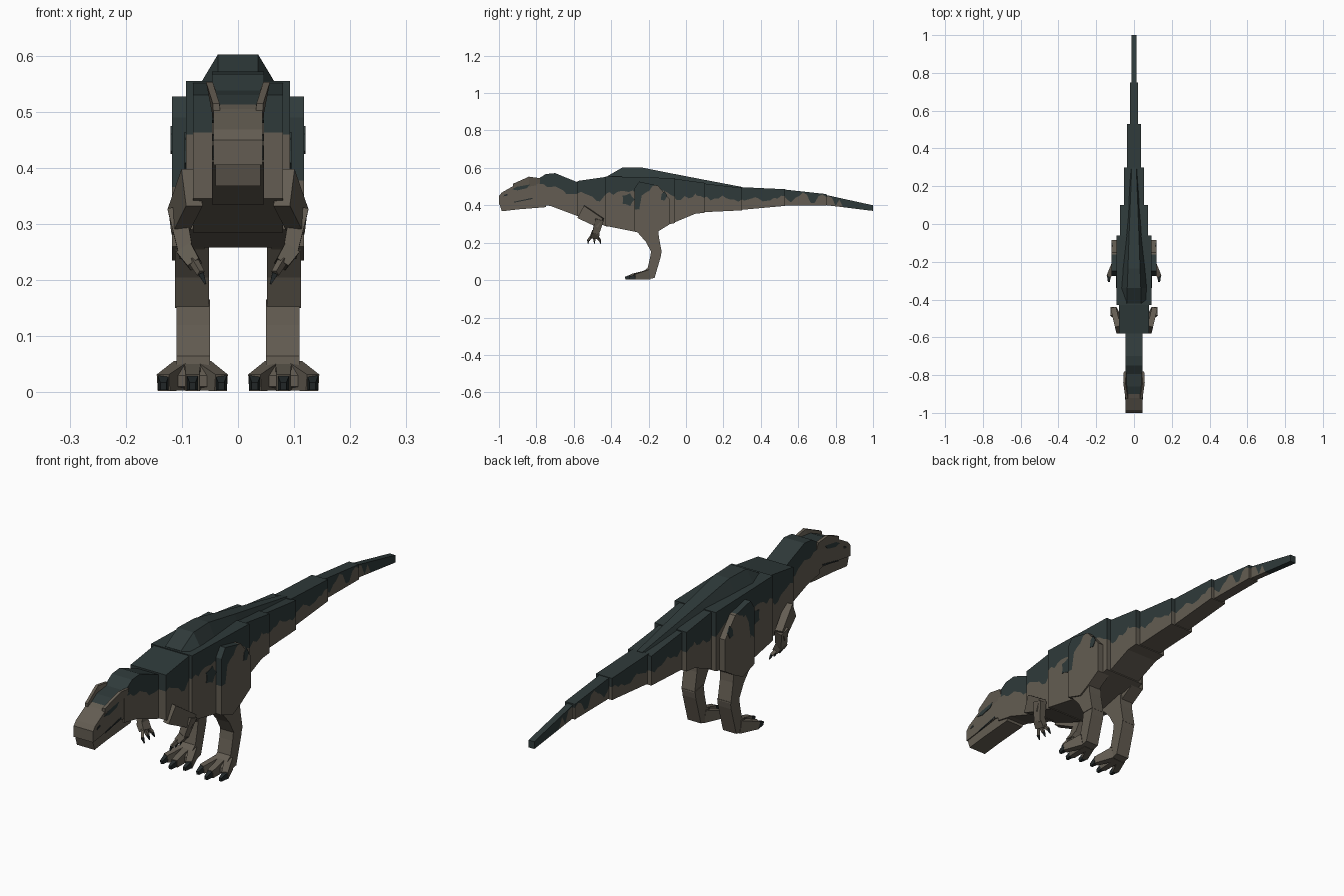
import bpy, bmesh, math, random
from mathutils import Vector

random.seed(4)
if "Cube" in bpy.data.objects:
    bpy.data.objects.remove(bpy.data.objects["Cube"])


def material(name, rgb):
    m = bpy.data.materials.new(name)
    m.use_nodes = True
    m.diffuse_color = (*rgb, 1)
    bsdf = next(n for n in m.node_tree.nodes if n.type == 'BSDF_PRINCIPLED')
    bsdf.inputs["Base Color"].default_value = (*rgb, 1)
    return m


BROWN = material("brown skin", (0.125, 0.108, 0.084))
GREEN = material("dark green hide", (0.028, 0.042, 0.042))
CLAW = material("black claw", (0.018, 0.024, 0.025))
SKIN = (BROWN, GREEN)


def finish(name, bm, mats):
    bmesh.ops.remove_doubles(bm, verts=bm.verts, dist=1e-5)
    bmesh.ops.recalc_face_normals(bm, faces=bm.faces)
    me = bpy.data.meshes.new(name)
    bm.to_mesh(me)
    bm.free()
    for m in mats:
        me.materials.append(m)
    ob = bpy.data.objects.new(name, me)
    bpy.context.collection.objects.link(ob)
    return ob


def interp(pts, y):
    for (a, za), (b, zb) in zip(pts, pts[1:]):
        if y <= b:
            return za + (zb - za) * max(0, (y - a) / (b - a))
    return pts[-1][1]


def slab(name, x0, x1, top, bottom, edge, jag=0.012, step=0.02):
    """Flat-sided block between two y,z outlines, dark above a ragged edge line."""
    y0, y1 = top[0][0], top[-1][0]
    n = max(2, round((y1 - y0) / step))
    ys = {round(y0 + (y1 - y0) * i / n, 4) for i in range(n + 1)}
    ys |= {p[0] for p in top + bottom if y0 <= p[0] <= y1}
    cols = []
    for y in sorted(ys):
        zt, zb = interp(top, y), interp(bottom, y)
        ze = min(zt, max(zb, interp(edge, y) + random.uniform(-jag, jag)))
        cols.append((y, zb, ze, zt))
    bm = bmesh.new()

    def quad(pts, mat):
        if len({tuple(round(c, 5) for c in p) for p in pts}) >= 3:
            bm.faces.new([bm.verts.new(p) for p in pts]).material_index = mat

    for (ya, *a), (yb, *b) in zip(cols, cols[1:]):
        for x in (x0, x1):
            for k in (0, 1):
                quad([(x, ya, a[k]), (x, yb, b[k]), (x, yb, b[k + 1]), (x, ya, a[k + 1])], k)
        dark_top = a[2] - a[1] + b[2] - b[1] > 0.004
        dark_base = a[1] - a[0] + b[1] - b[0] < 0.004
        for k, mat in ((2, dark_top), (0, dark_base)):
            quad([(x0, ya, a[k]), (x1, ya, a[k]), (x1, yb, b[k]), (x0, yb, b[k])], int(mat))
    for y, *z in (cols[0], cols[-1]):
        for k in (0, 1):
            quad([(x0, y, z[k]), (x1, y, z[k]), (x1, y, z[k + 1]), (x0, y, z[k + 1])], k)
    bmesh.ops.dissolve_degenerate(bm, dist=1e-5, edges=bm.edges)
    return finish(name, bm, SKIN)


def loft(name, rings, mat):
    """Skin a list of equal-length rings of points and close the ends."""
    bm = bmesh.new()
    rows = [[bm.verts.new(p) for p in r] for r in rings]
    n = len(rows[0])
    for a, b in zip(rows, rows[1:]):
        for i in range(n):
            bm.faces.new([a[i], a[(i + 1) % n], b[(i + 1) % n], b[i]])
    bm.faces.new(rows[0])
    bm.faces.new(rows[-1])
    return finish(name, bm, [mat])


def prism(name, outline, x0, x1, mat):
    return loft(name, [[(x, y, z) for y, z in outline] for x in (x0, x1)], mat)


def beam(name, a, b, wa, wb, mat):
    """Tapered square bar from a to b; wa and wb are (width, depth) at the ends."""
    a, b = Vector(a), Vector(b)
    d = (b - a).normalized()
    u = d.cross(Vector((0, 1, 0)) if abs(d.z) > 0.7 else Vector((0, 0, 1))).normalized()
    v = d.cross(u)
    return loft(name, [[p + u * w * i / 2 + v * h * j / 2
                        for i, j in ((1, 1), (-1, 1), (-1, -1), (1, -1))]
                       for p, (w, h) in ((a, wa), (b, wb))], mat)


# Ragged line between the dark back and the brown flank
EDGE = [(-.80, .53), (-.72, .50), (-.62, .46), (-.58, .47), (-.53, .45), (-.46, .425),
        (-.42, .46), (-.3, .48), (-.1, .47), (-.04, .43), (.05, .46), (.12, .43), (.2, .45),
        (.27, .42), (.34, .445), (.42, .425), (.5, .45), (.53, .44), (.56, .40), (.58, .45),
        (.64, .46), (.67, .41), (.69, .40), (.71, .45), (.78, .45), (.80, .40), (.83, .43),
        (.86, .30), (1, .30)]

# Torso, neck and stepped tail: half width, top outline, bottom outline
TRUNK = {
    "neck": (.046, [(-.80, .535), (-.75, .567), (-.70, .572), (-.56, .515)],
             [(-.80, .41), (-.72, .395), (-.56, .335)]),
    "chest": (.08, [(-.58, .53), (-.42, .553)], [(-.58, .345), (-.42, .285)]),
    "torso": (.093, [(-.43, .555), (-.06, .545)], [(-.43, .29), (-.27, .258), (-.06, .305)]),
    "tail_base": (.073, [(-.07, .543), (.1, .52)], [(-.07, .305), (.05, .355), (.1, .36)]),
    "tail_second": (.053, [(.09, .517), (.3, .493)], [(.09, .363), (.3, .373)]),
    "tail_third": (.036, [(.29, .497), (.53, .486)], [(.29, .375), (.53, .397)]),
    "tail_fourth": (.022, [(.52, .485), (.75, .46)], [(.52, .40), (.75, .398)]),
    "tail_tip": (.013, [(.74, .457), (1, .40)], [(.74, .402), (1, .37)]),
}
for name, (w, top, bottom) in TRUNK.items():
    slab(name, -w, w, top, bottom, EDGE)

# Back ridge: y, base half width, crest half width, base z, crest z
RIDGE = [(-.42, .072, .036, .54, .556), (-.34, .073, .036, .54, .602),
         (-.235, .062, .032, .54, .602), (-.06, .045, .026, .53, .567),
         (.1, .034, .02, .5, .536), (.3, .022, .012, .48, .498)]
loft("back_ridge", [[(-b, y, z), (b, y, z), (c, y, t), (-c, y, t)]
                    for y, b, c, z, t in RIDGE], GREEN)

# Head: skull with dark crown, lower jaw
slab("skull", -.044, .044, [(-1, .45), (-.985, .468), (-.92, .505), (-.86, .53), (-.74, .545)],
     [(-1, .405), (-.82, .43), (-.74, .41)],
     [(-1, .6), (-.91, .6), (-.885, .495), (-.85, .50), (-.8, .515), (-.74, .51)], .006)
prism("lower_jaw", [(-.998, .41), (-.985, .368), (-.90, .378), (-.75, .39), (-.74, .43),
                    (-.82, .435)], -.04, .04, BROWN)

for side, s in (("left", 1), ("right", -1)):
    def at(x, y, z):
        return (s * x, y, z)

    # Brow crest, eye patch, nostril and mouth line
    loft(side + "_brow_crest", [[at(x + dx, y, z) for x, z, dx in
                                 ((.03, zb, 0), (.044, zb, 0), (xt, zt, 0), (xt - .012, zt, 0))]
                                for y, zb, xt, zt in ((-.925, .485, .045, .515),
                                                      (-.84, .50, .057, .553),
                                                      (-.78, .51, .054, .545))], BROWN)
    prism(side + "_eye_patch", [(-.93, .485), (-.90, .48), (-.85, .492), (-.83, .515),
                                (-.89, .507)], s * .042, s * .0465, GREEN)
    prism(side + "_nostril", [(-.975, .448), (-.955, .452), (-.955, .46), (-.97, .458)],
          s * .042, s * .0455, CLAW)
    prism(side + "_mouth_line", [(-.92, .414), (-.82, .434), (-.82, .44), (-.92, .419)],
          s * .042, s * .0455, CLAW)

    # Dark blotch on the flank
    prism(side + "_flank_blotch",
          [(-.31 + r * math.cos(i * math.pi / 5), .43 + r * math.sin(i * math.pi / 5))
           for i in range(10) for r in ((.036, .026)[i % 2],)], s * .09, s * .095, GREEN)

    # Thigh, shin and ankle
    slab(side + "_thigh", s * .06, s * .118,
         [(-.275, .49), (-.25, .527), (-.15, .505), (-.085, .43)],
         [(-.275, .26), (-.2, .235), (-.15, .26), (-.085, .30)],
         [(-.275, .37), (-.245, .385), (-.235, .47), (-.19, .48), (-.15, .54), (-.08, .54)], .008)
    prism(side + "_thigh_blotch", [(-.135, .43), (-.115, .425), (-.10, .45), (-.115, .475),
                                   (-.13, .46)], s * .115, s * .12, GREEN)
    prism(side + "_shin", [(-.265, .262), (-.215, .205), (-.185, .15), (-.13, .15),
                           (-.145, .23), (-.15, .30), (-.22, .32)], s * .052, s * .112, BROWN)
    prism(side + "_ankle", [(-.185, .165), (-.13, .155), (-.135, .125), (-.168, .012),
                            (-.20, .005), (-.25, .01), (-.25, .03), (-.205, .065),
                            (-.192, .12)], s * .05, s * .11, BROWN)

    # Three toes with claws
    for toe, x, y in (("outer", .133, -.275), ("middle", .081, -.295), ("inner", .03, -.275)):
        knuckle = at(.081 + (x - .081) * .35, -.2, .03)
        beam(f"{side}_{toe}_toe", knuckle, at(x, y, .017), (.03, .052), (.024, .03), BROWN)
        beam(f"{side}_{toe}_claw", at(x, y + .003, .017), at(x, y - .03, .011),
             (.02, .026), (.011, .014), CLAW)

    # Arm: upper arm, forearm, hand and claws
    beam(side + "_upper_arm", at(.082, -.56, .365), at(.107, -.455, .305),
         (.03, .075), (.03, .055), BROWN)
    beam(side + "_forearm", at(.109, -.462, .325), at(.092, -.485, .245),
         (.032, .045), (.026, .036), BROWN)
    beam(side + "_hand", at(.095, -.482, .255), at(.077, -.49, .228),
         (.03, .04), (.024, .045), BROWN)
    for finger, dy in (("front", -.022), ("middle", 0), ("back", .02)):
        tip = at(.066, -.49 + dy * 1.5, .212)
        beam(f"{side}_{finger}_finger", at(.08, -.49 + dy * .6, .235), tip,
             (.013, .013), (.011, .011), BROWN)
        beam(f"{side}_{finger}_finger_claw", tip, at(.058, -.488 + dy * 1.6, .193),
             (.01, .01), (.003, .003), CLAW)
